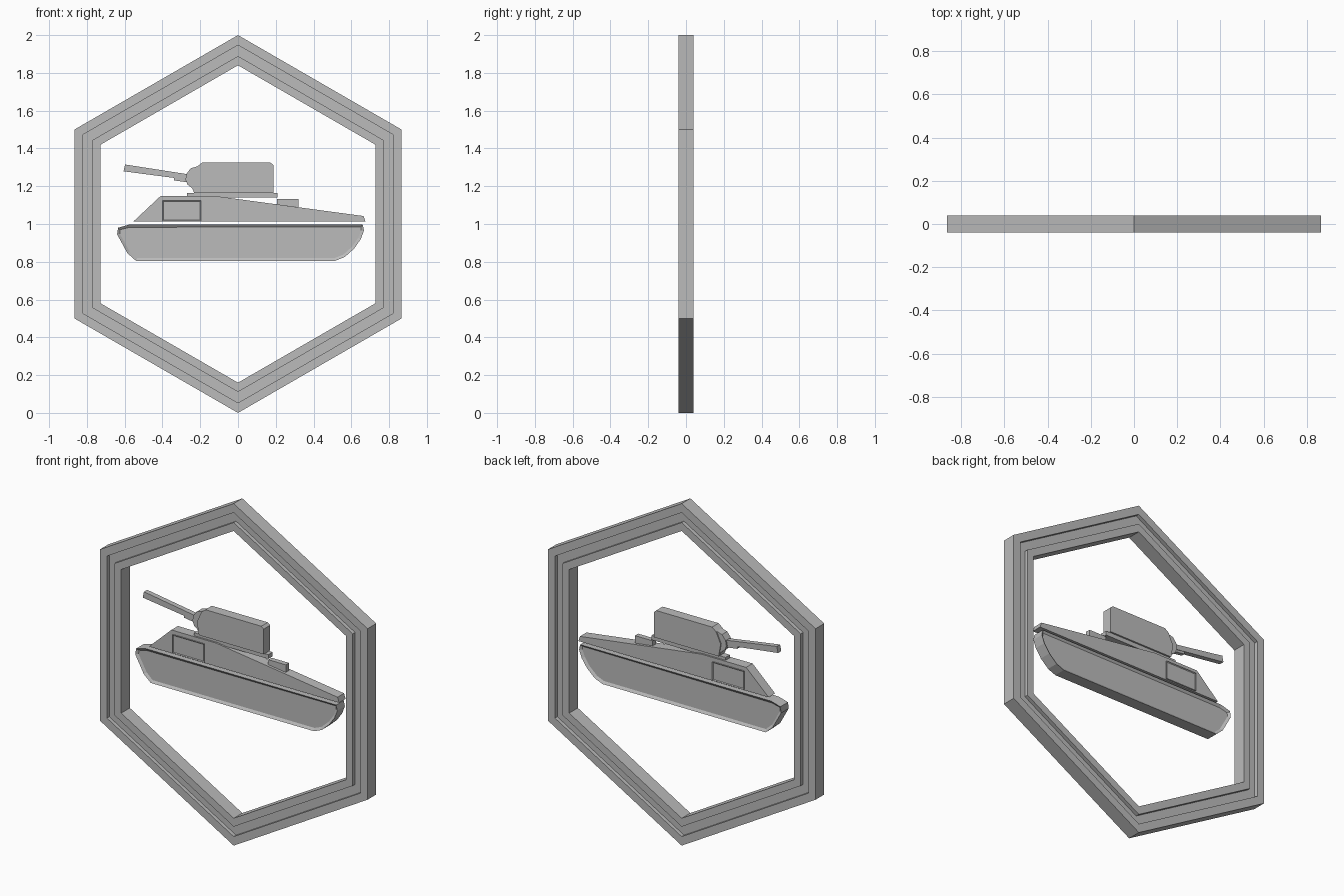
import bpy, bmesh
from math import sin, cos, pi

if "Cube" in bpy.data.objects:
    bpy.data.objects.remove(bpy.data.objects["Cube"], do_unlink=True)

grey = bpy.data.materials.new("grey")
grey.use_nodes = True
grey.diffuse_color = (0.5, 0.5, 0.5, 1)
grey.node_tree.nodes["Principled BSDF"].inputs["Base Color"].default_value = (0.5, 0.5, 0.5, 1)


def finish(name, bm):
    bmesh.ops.recalc_face_normals(bm, faces=bm.faces)
    mesh = bpy.data.meshes.new(name)
    bm.to_mesh(mesh)
    bm.free()
    mesh.materials.append(grey)
    obj = bpy.data.objects.new(name, mesh)
    bpy.context.collection.objects.link(obj)
    return obj


def slab(name, outline, half, inset=0, recess=0):
    """Extrude an x-z outline to +-half; optionally inset both sides and sink them."""
    bm = bmesh.new()
    front = [bm.verts.new((x, -half, z)) for x, z in outline]
    back = [bm.verts.new((x, half, z)) for x, z in outline]
    sides = [bm.faces.new(front), bm.faces.new(back)]
    n = len(outline)
    for i in range(n):
        j = (i + 1) % n
        bm.faces.new((front[i], front[j], back[j], back[i]))
    bmesh.ops.recalc_face_normals(bm, faces=bm.faces)
    if inset:
        bmesh.ops.inset_individual(bm, faces=sides, thickness=inset)
        for face in sides:
            for v in face.verts:
                v.co.y -= recess if v.co.y > 0 else -recess
    return finish(name, bm)


def rect(x0, x1, z0, z1):
    return [(x0, z0), (x1, z0), (x1, z1), (x0, z1)]


# Hexagonal frame: grooved cross-section (radius, depth) swept round six corners
half, groove = 0.04, 0.018
profile = [(1, half), (0.947, half), (0.947, groove), (0.889, groove), (0.889, half), (0.84, half)]
profile += [(r, -y) for r, y in reversed(profile)]
bm = bmesh.new()
rings = [[bm.verts.new((r * sin(k * pi / 3), y, 1 + r * cos(k * pi / 3))) for r, y in profile]
         for k in range(6)]
for k in range(6):
    a, b = rings[k], rings[(k + 1) % 6]
    for i in range(len(profile)):
        j = (i + 1) % len(profile)
        bm.faces.new((a[i], a[j], b[j], b[i]))
finish("hexagon_frame", bm)

# Track with a sunken side panel
slab("track", [(-0.635, 0.98), (-0.64, 0.945), (-0.585, 0.845), (-0.54, 0.805), (0.515, 0.805),
               (0.565, 0.825), (0.615, 0.87), (0.65, 0.92), (0.667, 0.965), (0.66, 0.997),
               (-0.575, 0.997)], 0.035, 0.015, 0.01)

# Sloped hull and side hatch
slab("hull", [(-0.555, 1.012), (0.675, 1.012), (0.665, 1.042), (-0.12, 1.148), (-0.41, 1.148)], 0.03)
slab("side_hatch", rect(-0.4, -0.195, 1.017, 1.125), 0.036, 0.007, 0.004)
slab("rear_box", [(0.205, 1.104), (0.32, 1.089), (0.32, 1.133), (0.207, 1.133)], 0.015)

# Turret, its ring and gun
slab("turret_ring", rect(-0.27, 0.21, 1.14, 1.165), 0.02)
slab("turret", [(-0.232, 1.165), (0.187, 1.165), (0.187, 1.312), (0.172, 1.325), (-0.19, 1.325),
                (-0.215, 1.305), (-0.245, 1.24)], 0.03)
slab("mantlet", [(-0.232, 1.165), (-0.215, 1.165), (-0.2, 1.24), (-0.215, 1.305), (-0.25, 1.295),
                 (-0.272, 1.267), (-0.278, 1.235), (-0.267, 1.208), (-0.243, 1.19)], 0.024)
slab("gun_barrel", [(-0.27, 1.235), (-0.27, 1.264), (-0.598, 1.315), (-0.606, 1.279)], 0.015)
slab("gun_sleeve", [(-0.27, 1.221), (-0.27, 1.248), (-0.34, 1.255), (-0.34, 1.231)], 0.012)
